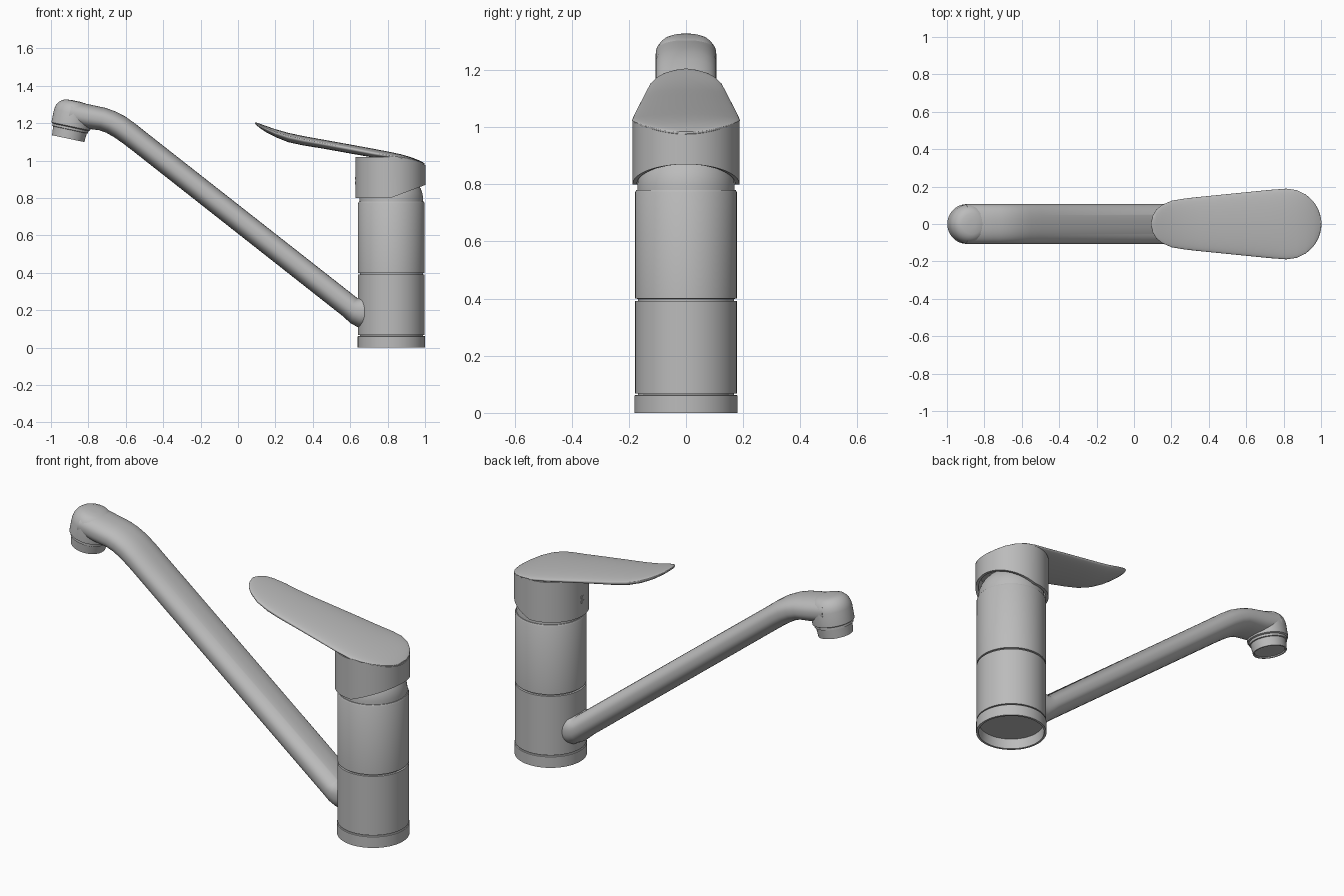
import bpy, bmesh, math
from mathutils import Vector

if "Cube" in bpy.data.objects:
    bpy.data.objects.remove(bpy.data.objects["Cube"], do_unlink=True)

GREY = (0.5, 0.5, 0.5, 1)
metal = bpy.data.materials.new("satin grey")
metal.use_nodes = True
metal.diffuse_color = GREY
metal.node_tree.nodes["Principled BSDF"].inputs["Base Color"].default_value = GREY

SEG = 64
ANGLES = [2 * math.pi * i / SEG for i in range(SEG)]


def loft(name, rings, cap_start=True, cap_end=True, smooth=35):
    """Skin a list of equal-length point rings."""
    bm = bmesh.new()
    loops = [[bm.verts.new(p) for p in ring] for ring in rings]
    n = len(loops[0])
    for a, b in zip(loops, loops[1:]):
        for i in range(n):
            j = (i + 1) % n
            bm.faces.new((a[i], a[j], b[j], b[i]))
    if cap_start:
        bm.faces.new(loops[0])
    if cap_end:
        bm.faces.new(loops[-1])
    bmesh.ops.recalc_face_normals(bm, faces=bm.faces)
    mesh = bpy.data.meshes.new(name)
    bm.to_mesh(mesh)
    bm.free()
    mesh.materials.append(metal)
    obj = bpy.data.objects.new(name, mesh)
    bpy.context.collection.objects.link(obj)
    bpy.ops.object.select_all(action='DESELECT')
    obj.select_set(True)
    bpy.context.view_layer.objects.active = obj
    bpy.ops.object.shade_smooth_by_angle(angle=math.radians(smooth))
    return obj


def lathe(name, origin, profile, tilt=0.0):
    """Turn (radius, height) pairs about an axis leaning towards +x by tilt."""
    up = Vector((math.sin(tilt), 0, math.cos(tilt)))
    side = Vector((math.cos(tilt), 0, -math.sin(tilt)))
    y = Vector((0, 1, 0))
    rings = [[Vector(origin) + up * h + (side * math.cos(t) + y * math.sin(t)) * r
              for t in ANGLES] for r, h in profile]
    return loft(name, rings)


def power(v, e):
    return math.copysign(abs(v) ** e, v)


CX = 0.82

# Body: recessed foot, two sleeves and the ball under the cap
lathe("base_ring", (CX, 0, 0), [(0.165, 0.055), (0.168, 0.0), (0.18, 0.0), (0.18, 0.06),
                                (0.177, 0.063), (0.168, 0.063)])
lathe("lower_sleeve", (CX, 0, 0), [(0.168, 0.06), (0.168, 0.068), (0.178, 0.068),
                                   (0.178, 0.391), (0.168, 0.392), (0.168, 0.4)])
lathe("upper_sleeve", (CX, 0, 0), [(0.168, 0.39), (0.168, 0.399), (0.178, 0.4),
                                   (0.178, 0.772), (0.174, 0.78), (0.165, 0.78)])
lathe("ball_joint", (CX, 0, 0), [(0.17, 0.775), (0.17, 0.80), (0.166, 0.825), (0.158, 0.848),
                                 (0.145, 0.872), (0.128, 0.892), (0.10, 0.91)])

# Hollow cap: lower edge sweeps up at the rear, top follows the lever
CAP_X = 0.815


def cap_ring(r, height):
    ring = []
    for t in ANGLES:
        x = CAP_X + r * math.cos(t)
        ring.append((x, r * math.sin(t), height(max(0.0, math.cos(t)))))
    return ring


def cap_low(c):
    return 0.80 + 0.07 * c


def cap_top(c):
    return 1.02 - 0.045 * c * c


loft("handle_cap", [cap_ring(0.165, lambda c: 0.93), cap_ring(0.172, cap_low),
                    cap_ring(0.187, cap_low), cap_ring(0.187, cap_top)])

# Lever stations: x, half width, crown z, rim z, underside z
LEVER = [
    (0.092, 0.012, 1.205, 1.200, 1.195), (0.100, 0.045, 1.203, 1.196, 1.188),
    (0.120, 0.078, 1.196, 1.187, 1.172), (0.150, 0.102, 1.185, 1.173, 1.152),
    (0.200, 0.124, 1.168, 1.152, 1.126), (0.270, 0.136, 1.148, 1.130, 1.098),
    (0.350, 0.145, 1.131, 1.112, 1.081), (0.450, 0.155, 1.113, 1.093, 1.065),
    (0.600, 0.170, 1.086, 1.064, 1.038), (0.720, 0.182, 1.064, 1.040, 1.017),
    (0.815, 0.189, 1.046, 1.025, 1.003), (0.870, 0.181, 1.034, 1.019, 0.995),
    (0.920, 0.157, 1.020, 1.009, 0.985), (0.960, 0.119, 1.005, 0.998, 0.978),
    (0.985, 0.077, 0.993, 0.988, 0.973), (0.998, 0.030, 0.985, 0.982, 0.970),
]
rings = []
for x, w, top, rim, low in LEVER:
    ring = []
    for t in ANGLES:
        s = math.sin(t)
        z = rim + (top - rim) * s if s >= 0 else rim - (rim - low) * abs(s) ** 0.7
        ring.append((x, w * math.cos(t), z))
    rings.append(ring)
loft("lever", rings)

# Spout stations: centre x, centre z, lean of the section, half thickness
SPOUT = [
    (0.72, 0.190, 0, 0.085), (0.655, 0.192, 8, 0.085), (0.628, 0.199, 22, 0.073),
    (0.60, 0.216, 38, 0.062), (-0.53, 1.104, 38, 0.061), (-0.585, 1.147, 35, 0.062),
    (-0.635, 1.182, 29, 0.063), (-0.68, 1.206, 22, 0.062), (-0.725, 1.222, 16, 0.062),
    (-0.80, 1.235, 13, 0.065), (-0.90, 1.255, 13, 0.065),
]
rings = []
for x, z, lean, half in SPOUT:
    a = math.radians(lean)
    ring = []
    for t in ANGLES:
        h = half * power(math.sin(t), 0.85)
        ring.append((x + h * math.sin(a), 0.106 * power(math.cos(t), 0.85), z + h * math.cos(a)))
    rings.append(ring)
loft("spout_tube", rings)

# Spout head and nozzle share one leaning axis
HEAD, LEAN = (-0.895, 0, 1.18), math.radians(12)
lathe("spout_head", HEAD, [(0.098, -0.002), (0.106, 0.003), (0.106, 0.075), (0.101, 0.098),
                           (0.09, 0.117), (0.075, 0.131), (0.055, 0.139), (0.02, 0.142)], LEAN)
lathe("nozzle", HEAD, [(0.078, -0.058), (0.08, -0.064), (0.088, -0.064), (0.092, -0.016),
                       (0.098, -0.014), (0.098, 0.0), (0.09, 0.01)], LEAN)

# Two small indicator plates on the cap, facing the spout
for i, z in enumerate((0.88, 0.905)):
    loft(f"indicator_plate_{i + 1}",
         [[(x, -0.01, z - 0.007), (x, 0.01, z - 0.007), (x, 0.01, z + 0.007), (x, -0.01, z + 0.007)]
          for x in (0.625, 0.631)])
